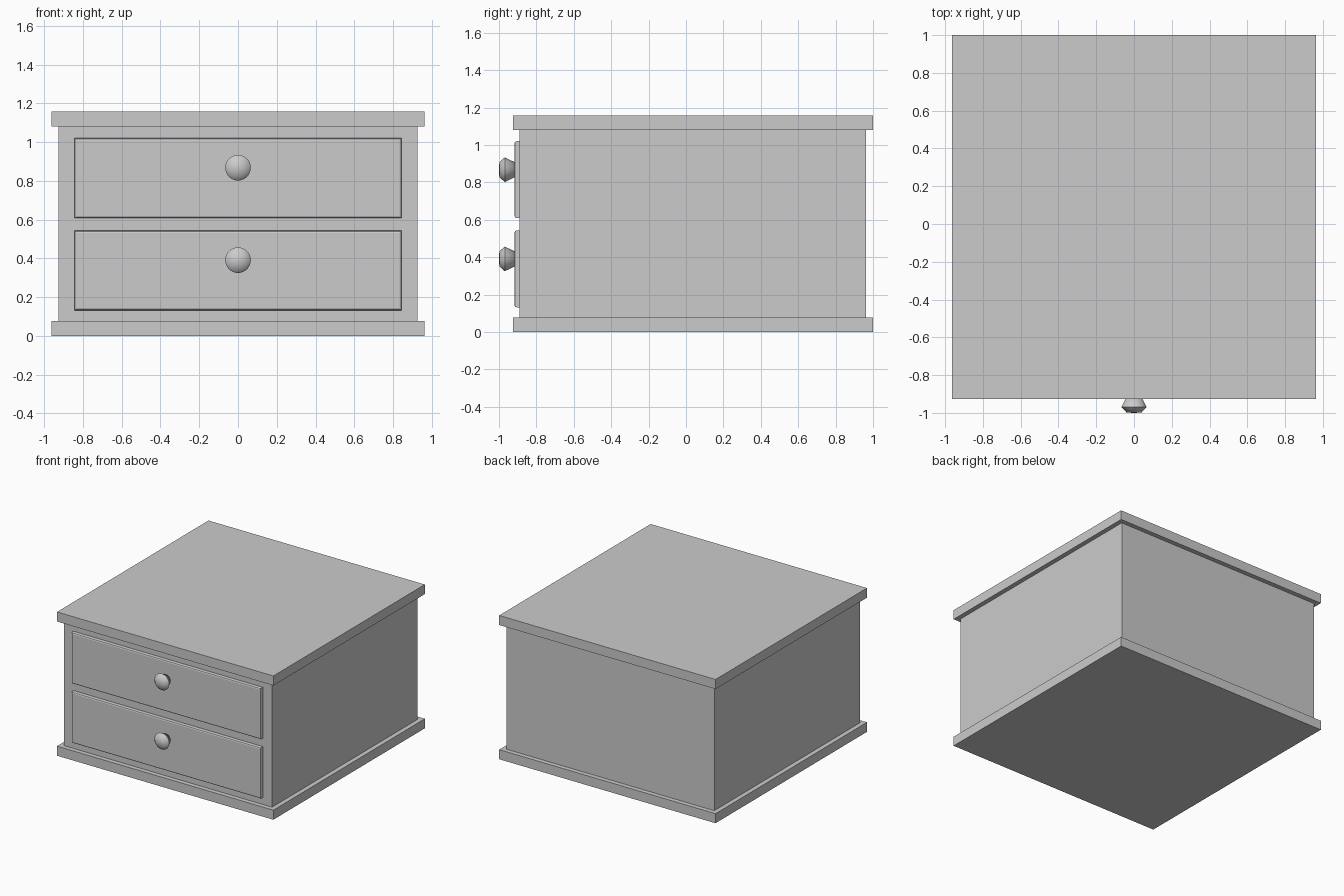
import bpy
import bmesh
import math
from mathutils import Matrix, Vector

if "Cube" in bpy.data.objects:
    bpy.data.objects.remove(bpy.data.objects["Cube"])


def box(name, lo, hi):
    """Axis-aligned box between two corners."""
    lo, hi = Vector(lo), Vector(hi)
    bm = bmesh.new()
    bmesh.ops.create_cube(bm, size=1)
    bmesh.ops.scale(bm, vec=hi - lo, verts=bm.verts)
    bmesh.ops.translate(bm, vec=(lo + hi) / 2, verts=bm.verts)
    return finish(name, bm)


def finish(name, bm):
    mesh = bpy.data.meshes.new(name)
    bm.to_mesh(mesh)
    bm.free()
    obj = bpy.data.objects.new(name, mesh)
    bpy.context.collection.objects.link(obj)
    return obj


def knob(name, z):
    """Knob lathed around the y axis from a (radius, y) profile."""
    profile = [(0, -0.91), (0.037, -0.91), (0.066, -0.969), (0.04, -0.998), (0, -1.0)]
    bm = bmesh.new()
    verts = [bm.verts.new((r, y, z)) for r, y in profile]
    edges = [bm.edges.new(pair) for pair in zip(verts, verts[1:])]
    bmesh.ops.spin(bm, geom=verts + edges, cent=(0, 0, z), axis=(0, 1, 0),
                   angle=math.tau, steps=32, use_merge=False)
    bmesh.ops.remove_doubles(bm, verts=bm.verts, dist=0.0005)
    bmesh.ops.recalc_face_normals(bm, faces=bm.faces)
    for f in bm.faces:
        f.smooth = True
    for e in bm.edges:
        # crisp widest rim
        if all(abs(v.co.y + 0.969) < 1e-4 for v in e.verts):
            e.smooth = False
    return finish(name, bm)


# Carcass with overhanging base and top boards
box("base_board", (-0.963, -0.926, 0), (0.963, 1.0, 0.077))
box("body", (-0.926, -0.889, 0.077), (0.926, 0.963, 1.08))
box("top_board", (-0.963, -0.926, 1.08), (0.963, 1.0, 1.157))

# Two drawers with softened front edges, each with a knob
for label, z in (("lower", 0.132), ("upper", 0.609)):
    front = box(label + "_drawer_front", (-0.843, -0.917, z), (0.843, -0.88, z + 0.411))
    bm = bmesh.new()
    bm.from_mesh(front.data)
    front_edges = [e for e in bm.edges if all(v.co.y < -0.9 for v in e.verts)]
    bmesh.ops.bevel(bm, geom=front_edges, offset=0.011, segments=2,
                    profile=0.5, affect='EDGES')
    bm.to_mesh(front.data)
    bm.free()
    knob(label + "_knob", z + 0.259)
